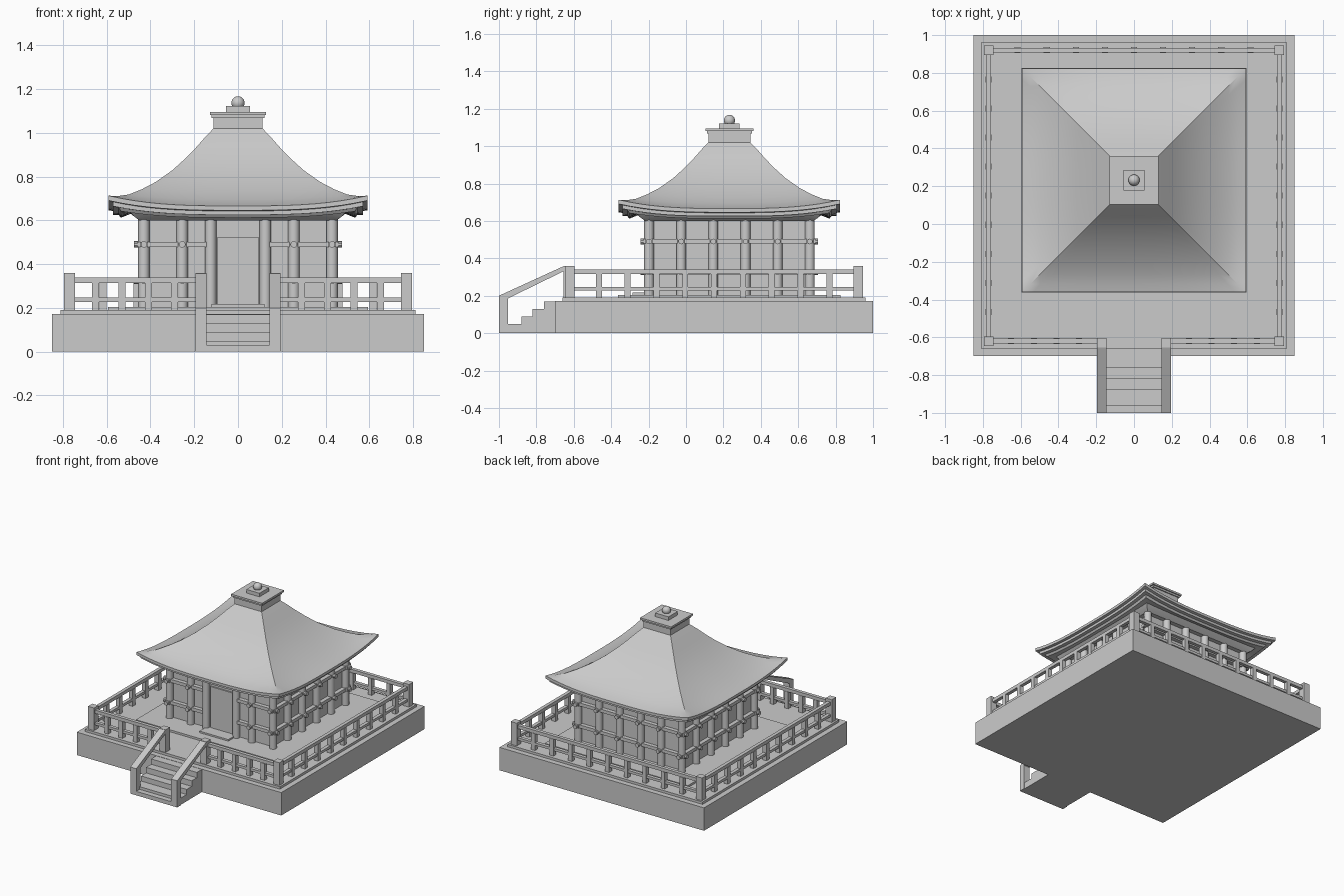
import bpy, bmesh, math
from mathutils import Vector

if "Cube" in bpy.data.objects:
    bpy.data.objects.remove(bpy.data.objects["Cube"])

CY = 0.232          # centre of the hall in y
FLOOR = 0.19


def finish(name, bm, smooth=False):
    bmesh.ops.recalc_face_normals(bm, faces=bm.faces)
    me = bpy.data.meshes.new(name)
    bm.to_mesh(me)
    bm.free()
    ob = bpy.data.objects.new(name, me)
    bpy.context.collection.objects.link(ob)
    if smooth:
        bpy.ops.object.select_all(action='DESELECT')
        ob.select_set(True)
        bpy.context.view_layer.objects.active = ob
        bpy.ops.object.shade_smooth_by_angle(angle=math.radians(30))
    return ob


def add_box(bm, x0, x1, y0, y1, z0, z1):
    vs = bmesh.ops.create_cube(bm, size=1)['verts']
    for v in vs:
        v.co = Vector((x1 if v.co.x > 0 else x0,
                       y1 if v.co.y > 0 else y0,
                       z1 if v.co.z > 0 else z0))


def boxes(name, items):
    bm = bmesh.new()
    for b in items:
        add_box(bm, *b)
    return finish(name, bm)


def add_rod(bm, a, b, r, seg=16):
    a, b = Vector(a), Vector(b)
    vs = bmesh.ops.create_cone(bm, cap_ends=True, segments=seg, radius1=r, radius2=r,
                               depth=(b - a).length)['verts']
    rot = (b - a).to_track_quat('Z', 'Y')
    for v in vs:
        v.co = rot @ v.co + (a + b) / 2


def add_prism(bm, x0, x1, profile):
    # (y, z) outline extruded along x
    face = bm.faces.new([bm.verts.new((x0, y, z)) for y, z in profile])
    ext = bmesh.ops.extrude_face_region(bm, geom=[face])['geom']
    for v in ext:
        if isinstance(v, bmesh.types.BMVert):
            v.co.x = x1


# Terrace and deck
boxes("terrace", [(-.85, .85, -.70, 1, 0, .172)])
boxes("deck", [(-.81, .81, -.66, .96, .17, FLOOR)])
boxes("hall_plinth", [(-.595, .595, CY - .595, CY + .595, FLOOR, .205)])

# Stairs
bm = bmesh.new()
add_prism(bm, -.19, .19, [(-.69, 0), (-.96, 0), (-.96, .05), (-.88, .05), (-.88, .088),
                          (-.82, .088), (-.82, .13), (-.76, .13), (-.76, .17), (-.69, .17)])
finish("stairs", bm)

# Stair posts and sloped handrails
boxes("stair_sill", [(-.15, .15, -1, -.95, 0, .03)])
bm = bmesh.new()
for s in (-1, 1):
    a, b = sorted((s * .145, s * .195))
    add_box(bm, a, b, -1, -.953, 0, .2)
    add_box(bm, a, b, -.655, -.603, .17, .36)
    add_prism(bm, a, b, [(-1, .175), (-1, .2), (-.65, .36), (-.65, .333), (-.953, .185)])
finish("stair_handrails", bm)

# Deck fence
X, Y0, Y1 = .77, -.62, .92
boxes("fence_corner_posts", [(x - .025, x + .025, y - .025, y + .025, FLOOR, .36)
                             for x in (-X, X) for y in (Y0, Y1)])
runs = [((-X, Y0), (-X, Y1), 10), ((X, Y0), (X, Y1), 10), ((-X, Y1), (X, Y1), 10),
        ((-X, Y0), (-.17, Y0), 5), ((.17, Y0), (X, Y0), 5)]
rails, posts = [], []
for (xa, ya), (xb, yb), n in runs:
    wx, wy = (.013, 0) if xa == xb else (0, .013)
    for z0, z1 in ((.315, .34), (.228, .247)):
        rails.append((xa - wx, xb + wx, ya - wy, yb + wy, z0, z1))
    for i in range(1, n):
        x, y = xa + (xb - xa) * i / n, ya + (yb - ya) * i / n
        posts.append((x - .016, x + .016, y - .016, y + .016, FLOOR, .316))
boxes("fence_rails", rails)
boxes("fence_balusters", posts)

# Hall walls
boxes("hall_walls", [(-.418, .418, CY - .418, CY + .418, .2, .61)])

# Columns, with the front bays spaced around the door
H = .43
even = [-H + 2 * H * i / 5 for i in range(6)]
front = [-H, -.255, -.125, .125, .255, H]
spots = [(x, -H) for x in front] + [(x, H) for x in even]
spots += [(s * H, y) for s in (-1, 1) for y in even[1:-1]]
bm = bmesh.new()
for x, y in spots:
    add_rod(bm, (x, CY + y, .2), (x, CY + y, .61), .026)
finish("columns", bm, True)

# Tie beams and their pegs on two levels
beams = []
bm = bmesh.new()
for z in (.325, .49):
    for s in (-1, 1):
        beams.append((s * H - .018, s * H + .018, CY - .46, CY + .46, z - .012, z + .012))
        a, b = sorted((s * .125, s * .46))
        beams.append((a, b, CY - H - .018, CY - H + .018, z - .012, z + .012))
    beams.append((-.46, .46, CY + H - .018, CY + H + .018, z - .012, z + .012))
    for x, y in spots:
        if abs(y) == H and not (y < 0 and abs(x) < .2):
            d = math.copysign(.045, y)
            add_rod(bm, (x, CY + y, z), (x, CY + y + d, z), .015, 10)
        if abs(x) == H:
            d = math.copysign(.045, x)
            add_rod(bm, (x, CY + y, z), (x + d, CY + y, z), .015, 10)
boxes("tie_beams", beams)
finish("beam_pegs", bm, True)

# Door and its step
F = CY - .418
boxes("door", [(-.093, .093, F - .01, F + .01, .212, .525)])
boxes("door_step", [(-.12, .12, F - .1, F, .2, .217)])

# Roof and stepped eaves: rings of (half width, mid height, corner lift)
rings = [(.112, 1.08, 0), (.112, 1.02, 0), (.146, .985, 0), (.19, .935, 0), (.237, .885, .001),
         (.3, .826, .003), (.375, .769, .007), (.44, .728, .014), (.5, .696, .022),
         (.55, .677, .034), (.592, .666, .047),
         (.592, .646, .045), (.572, .643, .042), (.572, .625, .04), (.545, .625, .034),
         (.535, .612, .03), (.49, .63, .006), (.475, .618, 0), (.45, .6, 0)]
N = 20
bm = bmesh.new()
loops = []
for r, z, lift in rings:
    loop = []
    for k in range(4):
        c, s = round(math.cos(k * math.pi / 2)), round(math.sin(k * math.pi / 2))
        for i in range(N):
            t = -1 + 2 * i / N
            x, y = t * r, -r
            loop.append(bm.verts.new((c * x - s * y, CY + s * x + c * y,
                                      z + lift * abs(t) ** 3)))
    loops.append(loop)
for a, b in zip(loops, loops[1:]):
    for i in range(4 * N):
        j = (i + 1) % (4 * N)
        bm.faces.new((a[i], a[j], b[j], b[i]))
bm.faces.new(loops[0])
bm.faces.new(loops[-1])
finish("roof", bm, True)

# Roof cap and finial
boxes("roof_cap", [(-r, r, CY - r, CY + r, z0, z1) for r, z0, z1 in
                   ((.12, 1.068, 1.082), (.129, 1.081, 1.095), (.055, 1.094, 1.122))])
bm = bmesh.new()
bmesh.ops.create_uvsphere(bm, u_segments=20, v_segments=12, radius=.03)
bmesh.ops.translate(bm, verts=bm.verts, vec=(0, CY, 1.137))
finish("finial_ball", bm, True)
